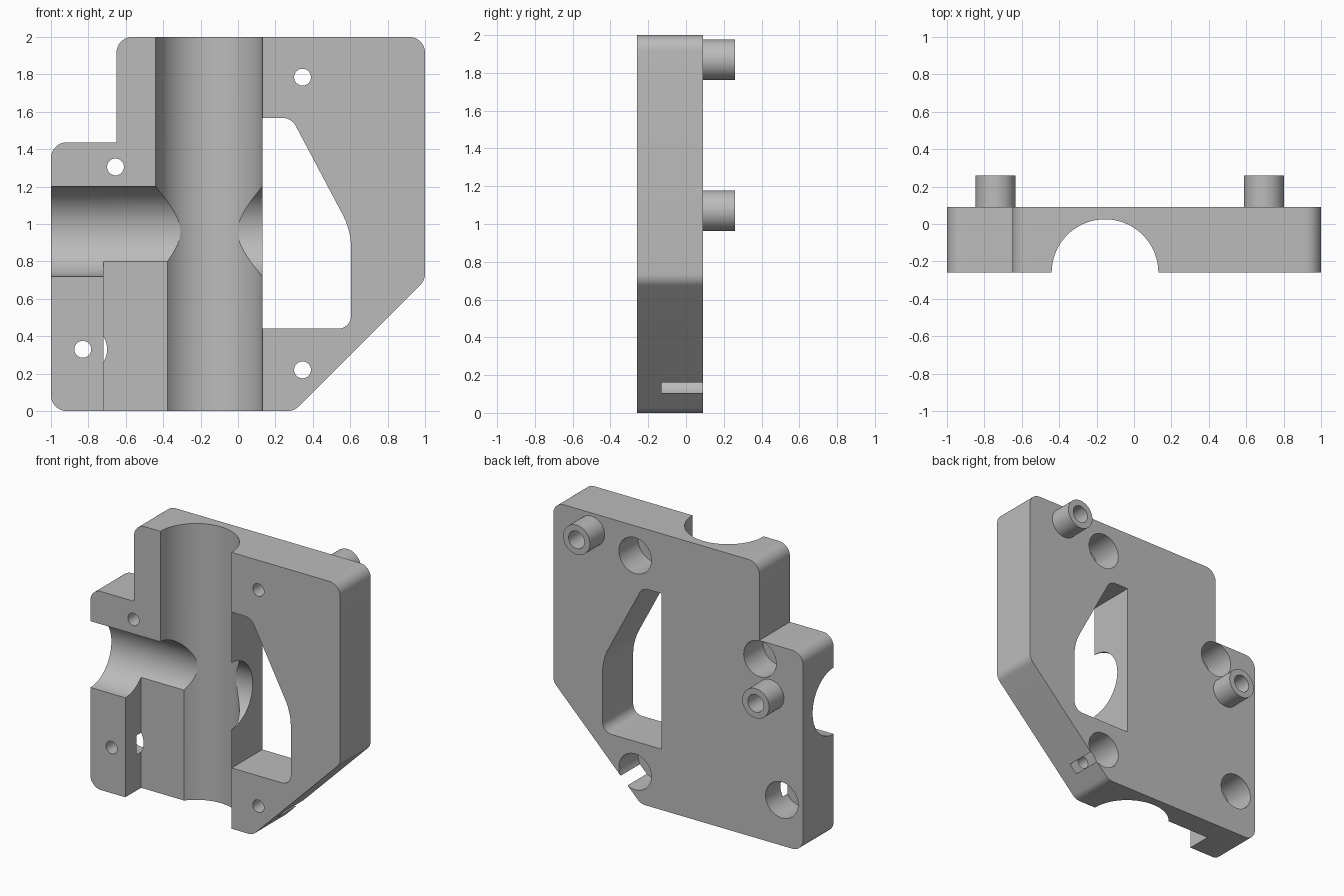
import bpy, bmesh, math
from mathutils import Vector, Matrix

cube = bpy.data.objects.get("Cube")
if cube:
    bpy.data.objects.remove(cube, do_unlink=True)

FRONT, BACK = -0.26, 0.09

grey = bpy.data.materials.new("plain grey")
grey.use_nodes = True
grey.diffuse_color = (0.5, 0.5, 0.5, 1)
grey.node_tree.nodes["Principled BSDF"].inputs["Base Color"].default_value = (0.5, 0.5, 0.5, 1)


def finish(name, bm):
    bmesh.ops.recalc_face_normals(bm, faces=bm.faces)
    mesh = bpy.data.meshes.new(name)
    bm.to_mesh(mesh)
    bm.free()
    mesh.materials.append(grey)
    obj = bpy.data.objects.new(name, mesh)
    bpy.context.collection.objects.link(obj)
    return obj


def fillet(corners, steps=10):
    """Round each (x, z, radius) corner of an outline."""
    points = []
    for i, (x, z, r) in enumerate(corners):
        p = Vector((x, z))
        if r == 0:
            points.append(p)
            continue
        a = (Vector(corners[i - 1][:2]) - p).normalized()
        b = (Vector(corners[(i + 1) % len(corners)][:2]) - p).normalized()
        half = a.angle(b) / 2
        centre = p + (a + b).normalized() * r / math.sin(half)
        start = p + a * r / math.tan(half) - centre
        end = p + b * r / math.tan(half) - centre
        sweep = math.pi - 2 * half
        for k in range(steps + 1):
            t = k / steps
            points.append(centre + (start * math.sin((1 - t) * sweep)
                                    + end * math.sin(t * sweep)) / math.sin(sweep))
    return points


def prism(name, corners, y0, y1):
    bm = bmesh.new()
    face = bm.faces.new([bm.verts.new((p.x, y0, p.y)) for p in fillet(corners)])
    new = bmesh.ops.extrude_face_region(bm, geom=[face])["geom"]
    bmesh.ops.translate(bm, vec=(0, y1 - y0, 0),
                        verts=[v for v in new if isinstance(v, bmesh.types.BMVert)])
    return finish(name, bm)


def rod(name, start, end, radius, sides=48):
    start, end = Vector(start), Vector(end)
    axis = end - start
    bm = bmesh.new()
    turn = axis.to_track_quat('Z', 'Y').to_matrix().to_4x4()
    bmesh.ops.create_cone(bm, cap_ends=True, segments=sides, radius1=radius, radius2=radius,
                          depth=axis.length, matrix=Matrix.Translation((start + end) / 2) @ turn)
    return finish(name, bm)


def activate(obj):
    bpy.ops.object.select_all(action='DESELECT')
    obj.select_set(True)
    bpy.context.view_layer.objects.active = obj


def cut(target, cutter):
    activate(target)
    mod = target.modifiers.new("cut", 'BOOLEAN')
    mod.operation, mod.solver, mod.object = 'DIFFERENCE', 'EXACT', cutter
    bpy.ops.object.modifier_apply(modifier=mod.name)
    bpy.data.objects.remove(cutter, do_unlink=True)


# Mounting plate with rounded outer corners
R = 0.085
plate = prism("mounting_plate", [
    (-1, 0, R), (0.3, 0, R), (1, 0.7, R), (1, 2, R),
    (-0.65, 2, R), (-0.65, 1.437, 0), (-1, 1.437, R)], FRONT, BACK)

# Window through the plate
cut(plate, prism("window_cutter", [
    (0.132, 0.44, 0), (0.605, 0.44, 0.07), (0.605, 0.965, 0.4),
    (0.286, 1.567, 0.08), (0.132, 1.567, 0)], -0.5, 0.5))

# Vertical and horizontal half-round channels in the front
cut(plate, rod("vertical_channel", (-0.155, FRONT, -0.2), (-0.155, FRONT, 2.2), 0.285, 96))
cut(plate, rod("side_channel", (-1.2, FRONT, 0.96), (0.3, FRONT, 0.96), 0.24, 96))

# Shallow pocket beside the lower channel
cut(plate, prism("pocket_cutter", [
    (-0.72, -0.2, 0), (-0.2, -0.2, 0), (-0.2, 0.8, 0), (-0.72, 0.8, 0)], -0.5, -0.08))

# Screw holes, counterbored from the back
for x, z in [(-0.655, 1.305), (0.345, 1.785), (-0.83, 0.33), (0.345, 0.22)]:
    cut(plate, rod("screw_hole", (x, -0.5, z), (x, 0.5, z), 0.045))
    cut(plate, rod("counterbore", (x, -0.13, z), (x, 0.5, z), 0.13))

# Hollow guide pegs on the back
pegs = []
for side, x, z in [("left", 0.695, 1.87), ("right", -0.74, 1.07)]:
    peg = rod(side + "_guide_peg", (x, BACK - 0.02, z), (x, 0.26, z), 0.107)
    cut(peg, rod("peg_bore", (x, BACK, z), (x, 0.5, z), 0.063))
    pegs.append(peg)

for obj in [plate] + pegs:
    activate(obj)
    bpy.ops.object.shade_smooth_by_angle(angle=math.radians(25))
